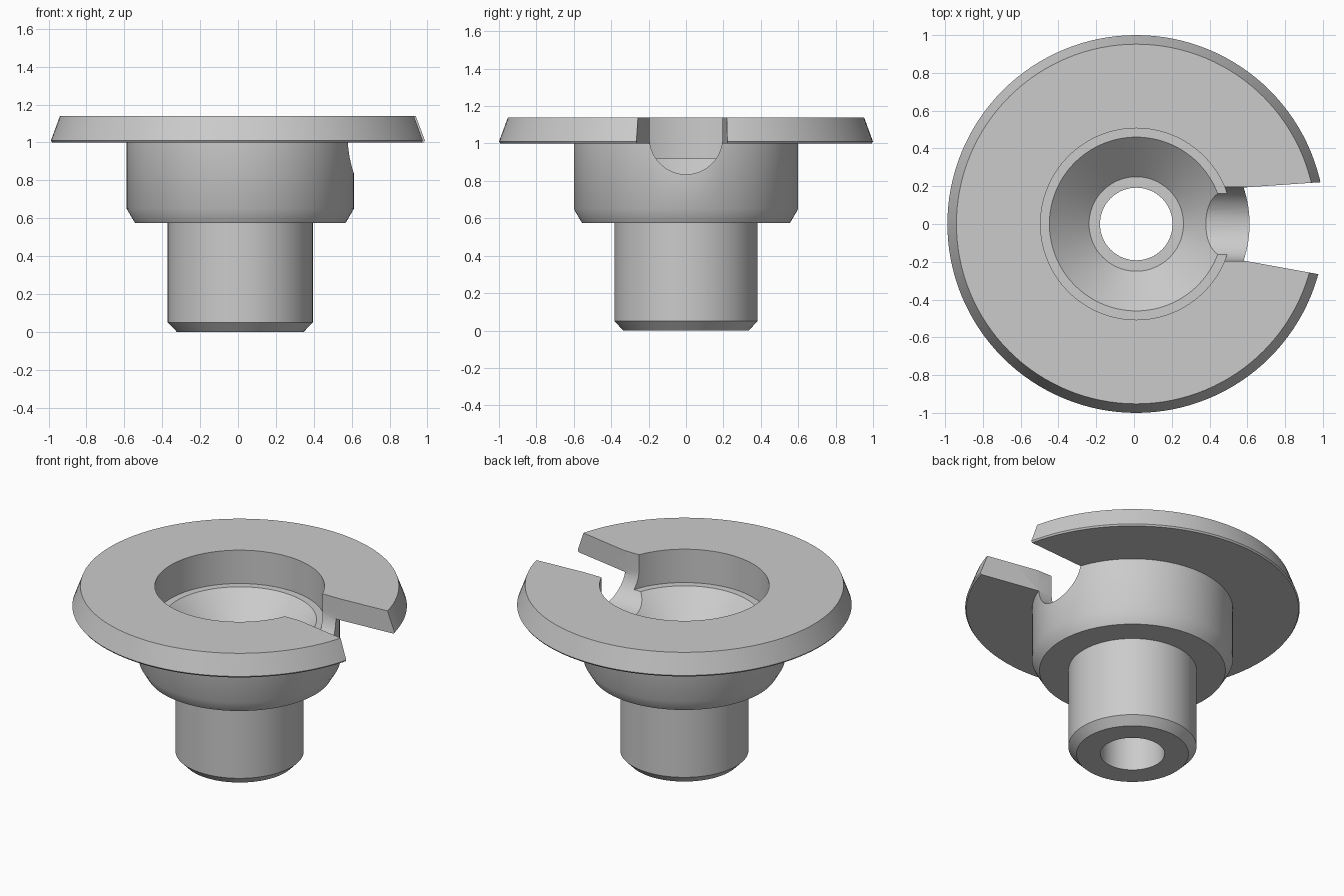
import bpy, bmesh, math

if "Cube" in bpy.data.objects:
    bpy.data.objects.remove(bpy.data.objects["Cube"])

AXIS_X = 0.012   # turning axis, shifted because the slot shortens the +x side
SEGMENTS = 128

grey = bpy.data.materials.new("plain grey")
grey.diffuse_color = (0.6, 0.6, 0.6, 1)
grey.use_nodes = True
grey.node_tree.nodes["Principled BSDF"].inputs["Base Color"].default_value = grey.diffuse_color


def make_object(name, bm):
    bmesh.ops.recalc_face_normals(bm, faces=bm.faces)
    mesh = bpy.data.meshes.new(name)
    bm.to_mesh(mesh)
    bm.free()
    mesh.materials.append(grey)
    obj = bpy.data.objects.new(name, mesh)
    bpy.context.collection.objects.link(obj)
    return obj


def lathe(name, profile):
    """Turn a closed (radius, z) profile around the vertical axis."""
    bm = bmesh.new()
    rings = []
    for i in range(SEGMENTS):
        a = 2 * math.pi * i / SEGMENTS
        rings.append([bm.verts.new((AXIS_X + r * math.cos(a), r * math.sin(a), z))
                      for r, z in profile])
    n = len(profile)
    for i in range(SEGMENTS):
        p, q = rings[i], rings[(i + 1) % SEGMENTS]
        for j in range(n):
            k = (j + 1) % n
            bm.faces.new((p[j], q[j], q[k], p[k]))
    return make_object(name, bm)


def prism(name, points, offset):
    """Extrude a planar outline along an offset vector."""
    bm = bmesh.new()
    a = [bm.verts.new(p) for p in points]
    b = [bm.verts.new([c + d for c, d in zip(p, offset)]) for p in points]
    bm.faces.new(a)
    bm.faces.new(b[::-1])
    for i in range(len(a)):
        j = (i + 1) % len(a)
        bm.faces.new((a[i], a[j], b[j], b[i]))
    return make_object(name, bm)


# Flanged bushing: stem, shoulder and bevelled flange, then the bore
bushing = lathe("flanged_bushing", [
    (0.335, 0), (0.383, 0.05), (0.383, 0.575), (0.556, 0.575), (0.6, 0.65),
    (0.6, 1.0), (0.993, 1.0), (1.0, 1.01), (0.952, 1.14),
    (0.507, 1.14), (0.507, 0.92), (0.46, 0.92), (0.25, 0.725),
    (0.192, 0.725), (0.192, 0)])

# Round-bottomed slot through the shoulder wall
R, ZC = 0.195, 1.03
arc = [(0.2, R * math.cos(t), ZC - R * math.sin(t))
       for t in (math.pi * i / 32 for i in range(33))]
slot = prism("slot_cutter", [(0.2, R, 1.3)] + arc + [(0.2, -R, 1.3)], (1.0, 0, 0))

# Uneven flare that opens the slot across the flange
flare = prism("flare_cutter", [
    (0.56, -0.19, 0.997), (1.1, -0.288, 0.997),
    (1.1, 0.229, 0.997), (0.56, 0.192, 0.997)], (0, 0, 0.4))

bpy.context.view_layer.objects.active = bushing
for cutter in (slot, flare):
    mod = bushing.modifiers.new("cut", 'BOOLEAN')
    mod.operation = 'DIFFERENCE'
    mod.solver = 'EXACT'
    mod.object = cutter
    bpy.ops.object.modifier_apply(modifier=mod.name)
    bpy.data.objects.remove(cutter)

# Smooth round walls, sharp edges elsewhere
bpy.ops.object.select_all(action='DESELECT')
bushing.select_set(True)
bpy.ops.object.shade_smooth_by_angle(angle=math.radians(30.5))
